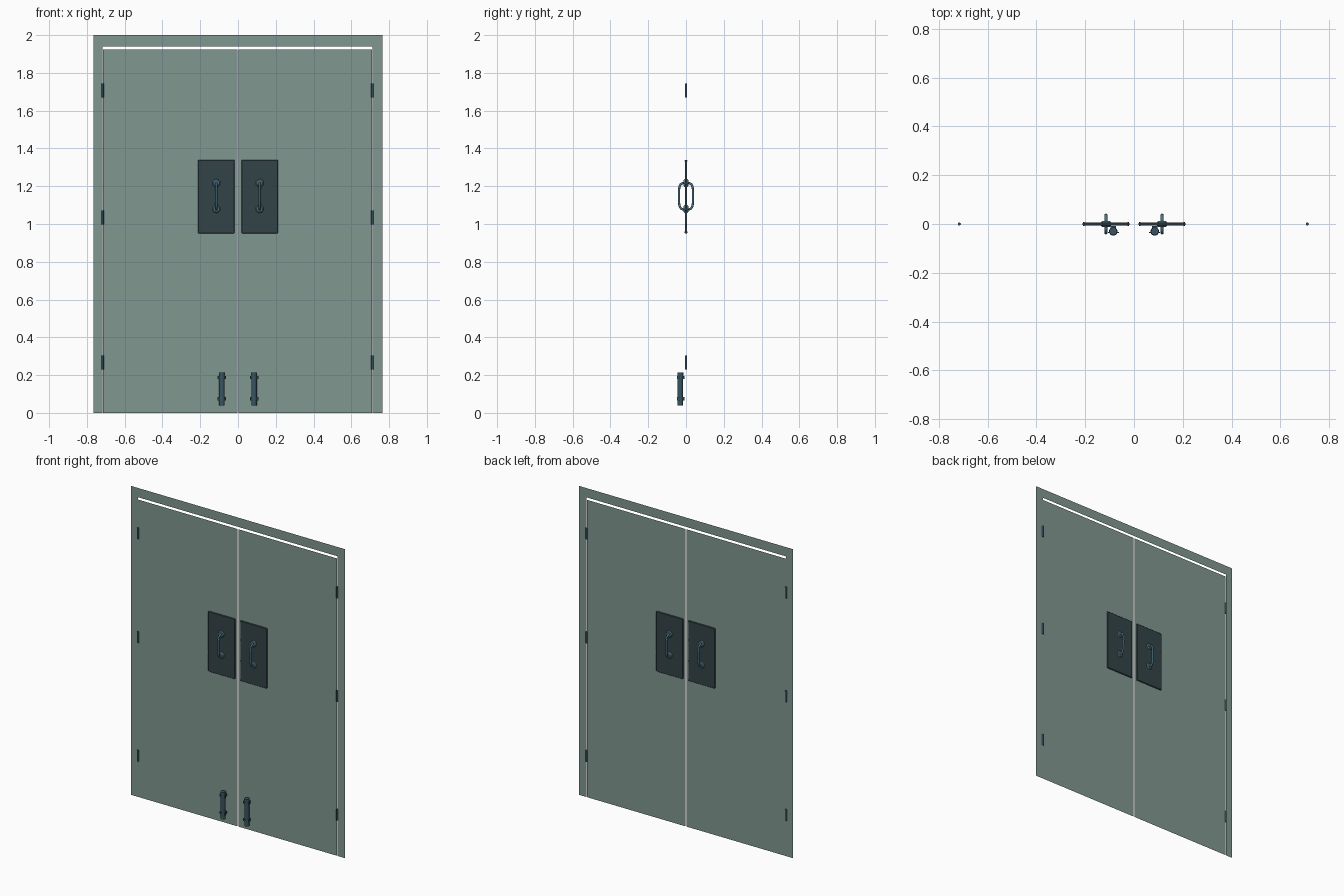
import bpy, bmesh
from math import pi, cos, sin, copysign
from mathutils import Matrix

if "Cube" in bpy.data.objects:
    bpy.data.objects.remove(bpy.data.objects["Cube"])


def mat(name, r, g, b):
    m = bpy.data.materials.new(name)
    m.diffuse_color = (r, g, b, 1)
    m.use_nodes = True
    m.node_tree.nodes["Principled BSDF"].inputs["Base Color"].default_value = m.diffuse_color
    return m


GREEN = mat("painted_green", 0.22, 0.31, 0.28)
PLATE = mat("dark_plate", 0.033, 0.056, 0.064)
STEEL = mat("blue_steel", 0.08, 0.18, 0.23)
BOLT = mat("dark_steel", 0.04, 0.09, 0.12)


def finish(name, bm, m):
    me = bpy.data.meshes.new(name)
    bm.to_mesh(me)
    bm.free()
    me.materials.append(m)
    ob = bpy.data.objects.new(name, me)
    bpy.context.collection.objects.link(ob)
    return ob


def smooth(ob):
    bpy.ops.object.select_all(action='DESELECT')
    ob.select_set(True)
    bpy.context.view_layer.objects.active = ob
    bpy.ops.object.shade_smooth_by_angle(angle=0.6)


def sheet(name, rects):
    """Flat rectangles in the y = 0 plane, facing the front."""
    bm = bmesh.new()
    for x0, x1, z0, z1 in rects:
        bm.faces.new([bm.verts.new((x, 0, z)) for x, z in
                      ((x0, z0), (x1, z0), (x1, z1), (x0, z1))])
    return finish(name, bm, GREEN)


def box(bm, loc, size):
    bmesh.ops.create_cube(bm, size=1, matrix=Matrix.Translation(loc) @ Matrix.Diagonal((*size, 1)))


def cyl(bm, loc, r, h, axis='Z', n=20, r2=None):
    rot = Matrix.Rotation(pi / 2, 4, 'X') if axis == 'Y' else Matrix.Identity(4)
    bmesh.ops.create_cone(bm, cap_ends=True, segments=n, radius1=r, radius2=r if r2 is None else r2,
                          depth=h, matrix=Matrix.Translation(loc) @ rot)


# Flat door frame and the two leaves
sheet("door_frame", [(-0.765, -0.717, 0, 2), (0.712, 0.765, 0, 2), (-0.717, 0.712, 1.94, 2)])
sheet("door_leaf_left", [(-0.715, -0.002, 0, 1.925)])
sheet("door_leaf_right", [(0.002, 0.710, 0, 1.925)])

# Hinges
for side, x in (("left", -0.716), ("right", 0.711)):
    bm = bmesh.new()
    for z in (0.267, 1.035, 1.707):
        cyl(bm, (x, 0, z), 0.006, 0.074, n=12)
    smooth(finish("hinges_" + side, bm, BOLT))

for side, s in (("left", -1), ("right", 1)):
    # Push plate on both faces of the leaf
    bm = bmesh.new()
    cx = s * 0.115
    box(bm, (cx, 0, 1.145), (0.192, 0.013, 0.39))
    ob = finish("push_plate_" + side, bm, PLATE)
    bev = ob.modifiers.new("bevel", 'BEVEL')
    bev.width = 0.0025
    bev.segments = 1

    # Plate screws
    bm = bmesh.new()
    for dx in (-0.091, 0.091):
        for z in (0.956, 1.08, 1.215, 1.334):
            cyl(bm, (cx + dx, 0, z), 0.003, 0.016, 'Y', 8)
    finish("plate_screws_" + side, bm, BOLT)

    # Handle rosettes, tapered outwards on each face
    bm = bmesh.new()
    for z in (1.08, 1.217):
        cyl(bm, (cx, -0.009, z), 0.022, 0.007, 'Y', 24, 0.016)
        cyl(bm, (cx, 0.009, z), 0.016, 0.007, 'Y', 24, 0.022)
    smooth(finish("handle_rosettes_" + side, bm, STEEL))

    # Pull handles: a rounded loop passing through the plate
    cu = bpy.data.curves.new("pull_handle_" + side, 'CURVE')
    cu.dimensions = '3D'
    cu.bevel_depth = 0.006
    cu.bevel_resolution = 3
    sp = cu.splines.new('POLY')
    n = 64
    sp.points.add(n - 1)
    for i in range(n):
        a = 2 * pi * (i + 0.5) / n
        c, d = cos(a), sin(a)
        sp.points[i].co = (cx, 0.037 * copysign(abs(c) ** 0.5, c),
                           1.147 + 0.07 * copysign(abs(d) ** 0.5, d), 1)
    sp.use_cyclic_u = True
    sp.use_smooth = True
    cu.materials.append(STEEL)
    bpy.context.collection.objects.link(bpy.data.objects.new("pull_handle_" + side, cu))

    # Floor bolt with two clamps fixed to the front of the leaf
    bx, by = s * 0.085, -0.030
    bm = bmesh.new()
    cyl(bm, (bx, by, 0.12), 0.0145, 0.16)
    cyl(bm, (bx, by, 0.206), 0.016, 0.018)
    smooth(finish("floor_bolt_" + side, bm, BOLT))
    bm = bmesh.new()
    for z in (0.075, 0.188):
        cyl(bm, (bx, by, z), 0.0175, 0.017)
        box(bm, (bx, -0.035, z), (0.045, 0.005, 0.017))
        box(bm, (bx, -0.014, z), (0.022, 0.012, 0.017))
    smooth(finish("bolt_clamps_" + side, bm, BOLT))
